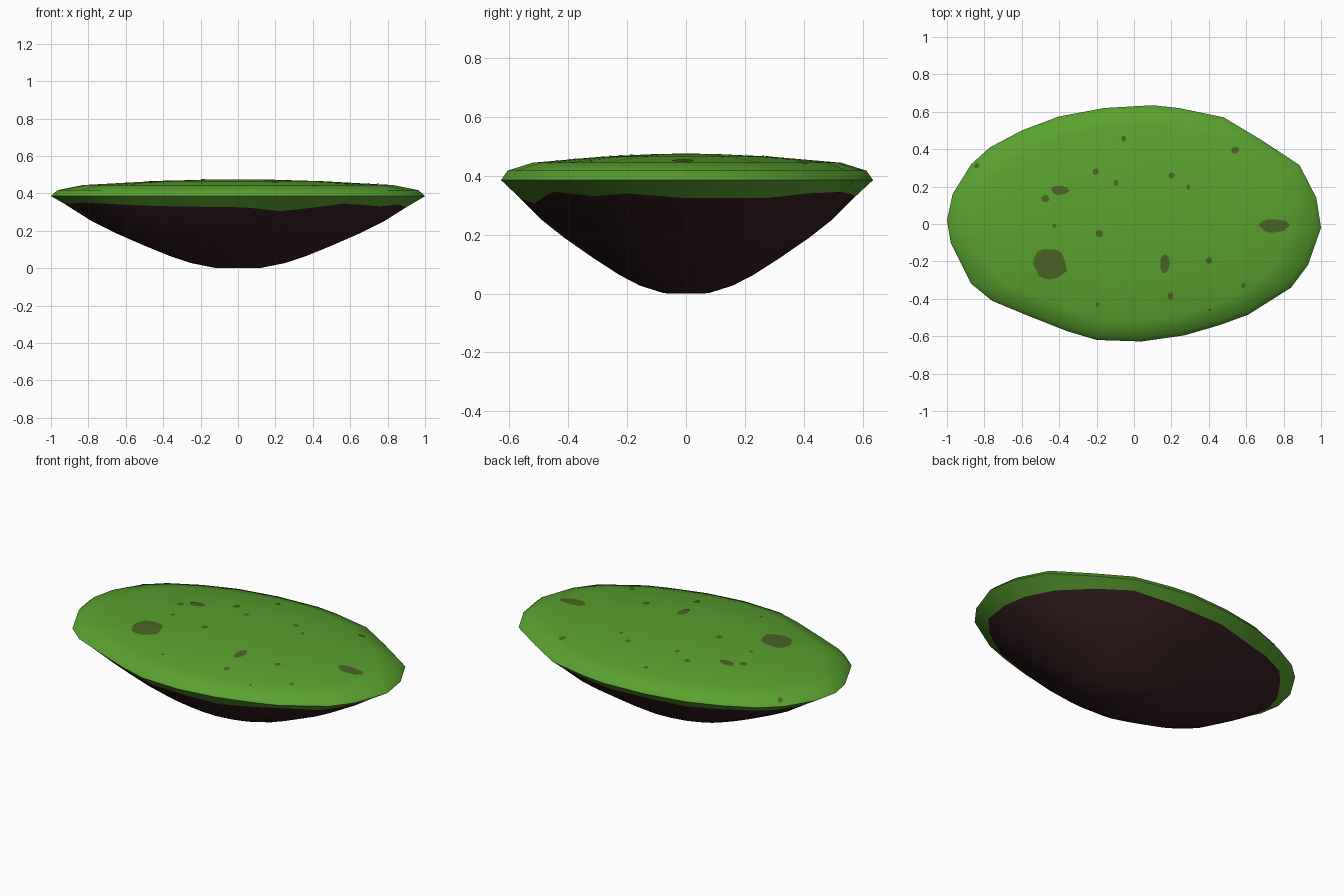
import bpy, math, random
from mathutils import Vector
from mathutils.bvhtree import BVHTree

if "Cube" in bpy.data.objects:
    bpy.data.objects.remove(bpy.data.objects["Cube"])

random.seed(4)


def material(name, rgb):
    m = bpy.data.materials.new(name)
    m.diffuse_color = (*rgb, 1)
    m.use_nodes = True
    m.node_tree.nodes["Principled BSDF"].inputs["Base Color"].default_value = m.diffuse_color
    return m


GRASS = material("grass green", (0.100, 0.360, 0.029))
SOIL = material("dark brown soil", (0.040, 0.014, 0.016))
MOSS = material("olive patch", (0.068, 0.128, 0.019))

# Rim outline seen from above, with the height of the grass edge at each point
RIM = [
    (1.0, -.02, .325), (.975, .14, .325), (.885, .315, .325), (.68, .45, .34),
    (.48, .57, .345), (.24, .62, .335), (.10, .635, .33), (-.16, .62, .335),
    (-.40, .575, .325), (-.60, .50, .335), (-.77, .41, .34), (-.87, .32, .33),
    (-.97, .16, .335), (-1.0, .02, .345), (-.98, -.10, .345), (-.87, -.32, .35),
    (-.76, -.41, .345), (-.58, -.485, .335), (-.36, -.572, .33), (-.20, -.62, .328),
    (.04, -.628, .325), (.27, -.595, .305), (.46, -.54, .325), (.61, -.485, .345),
    (.84, -.34, .33), (.93, -.22, .34)]
# (scale of outline, height) from the rim to the middle
TOP = [(1, .385), (.965, .417), (.83, .444), (.45, .465), (.15, .474)]
UNDER = [(.78, .25), (.66, .19), (.5, .12), (.36, .063), (.25, .027), (.12, .001)]


def ring(s, z):
    return [(x * s, y * s, z) for x, y, _ in RIM]


def loft(name, rings, tip, mat):
    """Skin a stack of rings and close the last one to a point."""
    n = len(RIM)
    verts = [v for r in rings for v in r] + [tip]
    faces = []
    for k in range(len(rings) - 1):
        for i in range(n):
            j = (i + 1) % n
            faces.append((k * n + i, k * n + j, (k + 1) * n + j, (k + 1) * n + i))
    last = (len(rings) - 1) * n
    faces += [(last + i, last + (i + 1) % n, len(verts) - 1) for i in range(n)]
    if tip[2] < .2:
        faces = [f[::-1] for f in faces]
    return add(name, verts, faces, mat)


def add(name, verts, faces, mat):
    me = bpy.data.meshes.new(name)
    me.from_pydata(verts, [], faces)
    me.materials.append(mat)
    ob = bpy.data.objects.new(name, me)
    bpy.context.collection.objects.link(ob)
    bpy.ops.object.select_all(action='DESELECT')
    ob.select_set(True)
    bpy.context.view_layer.objects.active = ob
    bpy.ops.object.shade_smooth_by_angle(angle=math.radians(70))
    return ob


# Uneven line where grass meets soil, lying on the sloping underside
edge = []
for x, y, z in RIM:
    s = .93 - (.345 - z) * 1.55
    edge.append((x * s, y * s, z))

# Grass top with its overhanging lip, and the soil bowl below
turf = loft("grass_top", [edge] + [ring(s, z) for s, z in TOP], (0, 0, .475), GRASS)
loft("soil_base", [edge] + [ring(s, z) for s, z in UNDER], (0, 0, 0), SOIL)

# Thin olive patches laid on the grass: x, y, half width, half depth
PATCHES = [
    (-.447, -.215, .09, .092), (.75, -.01, .08, .038), (.165, -.212, .025, .052),
    (-.397, .18, .052, .026), (-.475, .135, .023, .02), (-.205, .28, .018, .018),
    (-.095, .22, .012, .018), (-.055, .455, .013, .016), (.54, .395, .022, .02),
    (.2, .26, .017, .018), (.29, .197, .011, .015), (-.425, -.01, .012, .012),
    (-.185, -.05, .02, .02), (.4, -.195, .017, .018), (.195, -.385, .016, .02),
    (-.195, -.43, .01, .012), (.585, -.33, .012, .014), (.405, -.46, .008, .008),
    (-.84, .312, .014, .016)]
tree = BVHTree.FromPolygons([v.co.copy() for v in turf.data.vertices],
                            [tuple(p.vertices) for p in turf.data.polygons])


def drape(x, y):
    hit = tree.ray_cast(Vector((x, y, 1)), Vector((0, 0, -1)))[0]
    return (x, y, (hit.z if hit else TOP[0][1]) + .003)


verts, faces = [], []
for x, y, w, d in PATCHES:
    n = 16 if w > .06 else 10
    base = len(verts)
    verts.append(drape(x, y))
    for i in range(n):
        a = math.tau * i / n
        r = random.uniform(.85, 1.08)
        verts.append(drape(x + w * r * math.cos(a), y + d * r * math.sin(a)))
    faces += [(base, base + 1 + i, base + 1 + (i + 1) % n) for i in range(n)]
add("olive_patches", verts, faces, MOSS)
